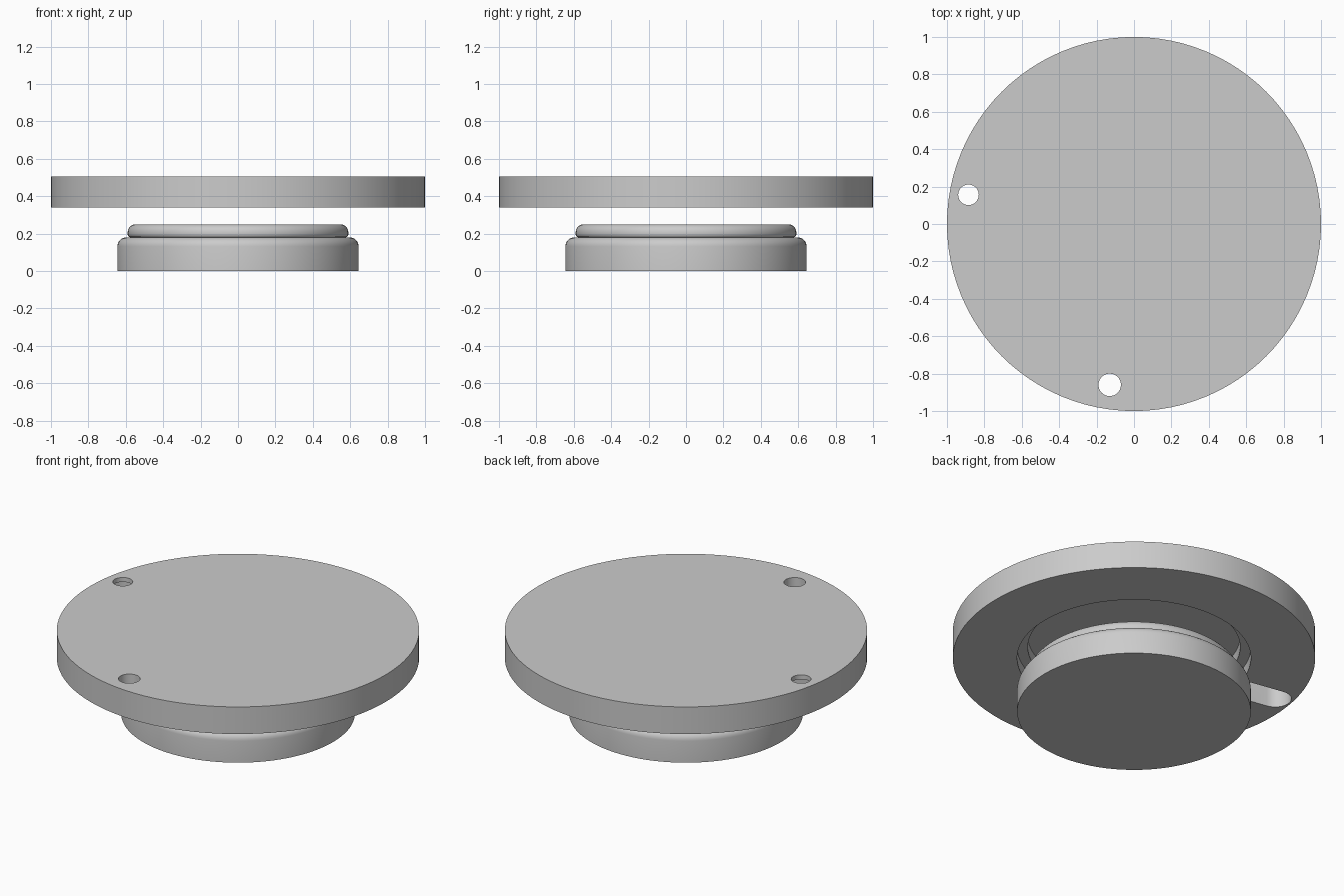
import bpy, bmesh, math

if "Cube" in bpy.data.objects:
    bpy.data.objects.remove(bpy.data.objects["Cube"])

grey = bpy.data.materials.new("light_grey")
grey.diffuse_color = (0.6, 0.6, 0.6, 1)
grey.use_nodes = True
grey.node_tree.nodes["Principled BSDF"].inputs["Base Color"].default_value = grey.diffuse_color


def make_object(name, bm):
    bmesh.ops.recalc_face_normals(bm, faces=bm.faces)
    mesh = bpy.data.meshes.new(name)
    bm.to_mesh(mesh)
    bm.free()
    mesh.materials.append(grey)
    ob = bpy.data.objects.new(name, mesh)
    bpy.context.collection.objects.link(ob)
    return ob


def lathe(name, profile, steps=96):
    """Revolve (radius, z) points; the first and last lie on the axis."""
    bm = bmesh.new()
    verts = [bm.verts.new((r, 0, z)) for r, z in profile]
    edges = [bm.edges.new(pair) for pair in zip(verts, verts[1:])]
    bmesh.ops.spin(bm, geom=verts + edges, cent=(0, 0, 0), axis=(0, 0, 1),
                   angle=2 * math.pi, steps=steps)
    bmesh.ops.remove_doubles(bm, verts=bm.verts, dist=1e-5)
    return make_object(name, bm)


def prism(name, outline, z0, z1):
    bm = bmesh.new()
    face = bm.faces.new([bm.verts.new((x, y, z0)) for x, y in outline])
    ext = bmesh.ops.extrude_face_region(bm, geom=[face])
    for v in ext["geom"]:
        if isinstance(v, bmesh.types.BMVert):
            v.co.z = z1
    return make_object(name, bm)


def arc(cx, cz, radius, start, end, n=6):
    angles = [math.radians(start + (end - start) * i / n) for i in range(n + 1)]
    return [(cx + radius * math.cos(a), cz + radius * math.sin(a)) for a in angles]


def cut(ob, cutter):
    mod = ob.modifiers.new("cut", 'BOOLEAN')
    mod.operation = 'DIFFERENCE'
    mod.solver = 'EXACT'
    mod.object = cutter
    bpy.context.view_layer.objects.active = ob
    bpy.ops.object.modifier_apply(modifier=mod.name)
    bpy.data.objects.remove(cutter, do_unlink=True)


def smooth(ob):
    bpy.ops.object.select_all(action='DESELECT')
    ob.select_set(True)
    bpy.context.view_layer.objects.active = ob
    bpy.ops.object.shade_smooth_by_angle(angle=math.radians(30))


# Lower plug with rounded step
plug = lathe("plug", [(0, 0), (0.645, 0)]
             + arc(0.597, 0.132, 0.048, 0, 90)
             + arc(0.575, 0.195, 0.015, -90, 0, 3)
             + arc(0.547, 0.207, 0.043, 0, 90)
             + [(0, 0.25)])

# Upper disc with a stepped recess underneath
disc = lathe("disc", [(0, 0.505), (1, 0.505), (1, 0.34), (0.645, 0.34),
                      (0.645, 0.41), (0.586, 0.41), (0.586, 0.48), (0, 0.48)])

# Slot under the disc, from the recess to the rim hole
hx, hy = -0.885, 0.156
direction = math.atan2(hy, hx)
c, s = math.cos(direction), math.sin(direction)
local = [(0.5, 0.09)] + [(math.hypot(hx, hy) + 0.09 * math.cos(a), 0.09 * math.sin(a))
                         for a in (math.radians(90 - 180 * i / 20) for i in range(21))]
local.append((0.5, -0.09))
cut(disc, prism("slot_cutter", [(x * c - y * s, x * s + y * c) for x, y in local],
                0.3, 0.478))

# Two round through holes
for x, y, r in ((hx, hy, 0.055), (-0.13, -0.86, 0.06)):
    ring = [(x + r * math.cos(i * math.pi / 20), y + r * math.sin(i * math.pi / 20))
            for i in range(40)]
    cut(disc, prism("hole_cutter", ring, 0.3, 0.6))

for ob in (plug, disc):
    smooth(ob)
